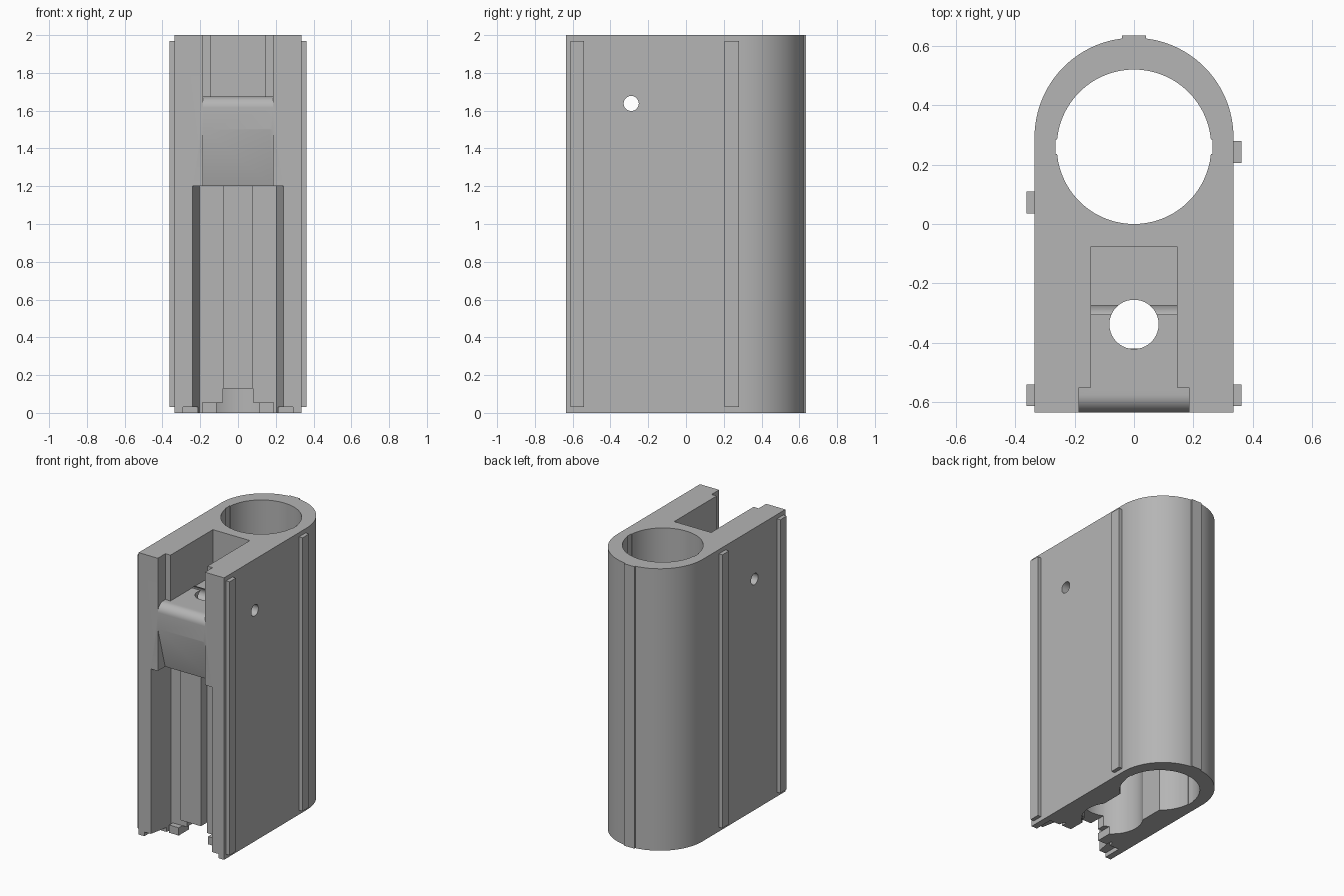
import bpy, bmesh, math

old = bpy.data.objects.get("Cube")
if old:
    bpy.data.objects.remove(old, do_unlink=True)

grey = bpy.data.materials.new("light grey")
grey.use_nodes = True
grey.diffuse_color = (0.46, 0.46, 0.46, 1)
grey.node_tree.nodes["Principled BSDF"].inputs["Base Color"].default_value = (0.46, 0.46, 0.46, 1)


def prism(name, pts, lo, hi, axis="z"):
    """Extrude a flat outline along z (points are x, y) or x (points are y, z)."""
    place = (lambda a, b, h: (a, b, h)) if axis == "z" else (lambda a, b, h: (h, a, b))
    bm = bmesh.new()
    rings = [[bm.verts.new(place(a, b, h)) for a, b in pts] for h in (lo, hi)]
    for ring in rings:
        bm.faces.new(ring)
    n = len(pts)
    for i in range(n):
        j = (i + 1) % n
        bm.faces.new((rings[0][i], rings[0][j], rings[1][j], rings[1][i]))
    bmesh.ops.recalc_face_normals(bm, faces=bm.faces)
    mesh = bpy.data.meshes.new(name)
    bm.to_mesh(mesh)
    bm.free()
    mesh.materials.append(grey)
    obj = bpy.data.objects.new(name, mesh)
    bpy.context.collection.objects.link(obj)
    return obj


def box(name, x, y, z):
    return prism(name, [(x[0], y[0]), (x[1], y[0]), (x[1], y[1]), (x[0], y[1])], *z)


def arc(cx, cy, r, start, end, steps):
    angles = [math.radians(start + (end - start) * i / steps) for i in range(steps + 1)]
    return [(cx + r * math.cos(a), cy + r * math.sin(a)) for a in angles]


def circle(cx, cy, r, steps=64):
    return arc(cx, cy, r, 0, 360, steps)[:-1]


def select(obj):
    bpy.ops.object.select_all(action="DESELECT")
    obj.select_set(True)
    bpy.context.view_layer.objects.active = obj


def cut(obj, cutter):
    select(obj)
    mod = obj.modifiers.new("cut", "BOOLEAN")
    mod.operation = "DIFFERENCE"
    mod.solver = "EXACT"
    mod.object = cutter
    bpy.ops.object.modifier_apply(modifier=mod.name)
    bpy.data.objects.remove(cutter, do_unlink=True)


FRONT = -0.635

# Body with a flat front and a half-round back
body = prism("body", [(-0.335, FRONT), (0.335, FRONT)] + arc(0, 0.292, 0.335, 0, 180, 48), 0, 2)

# Main bore with shallow side grooves, and the chamber joined to it
cut(body, prism("bore", circle(0, 0.26, 0.26, 96), -0.1, 2.1))
cut(body, box("bore_grooves", (-0.264, 0.264), (0.235, 0.285), (-0.1, 2.1)))
chamber = arc(0, -0.22, 0.2, 145, 395, 40) + [(0.165, 0.15), (-0.165, 0.15)]
cut(body, prism("chamber", chamber, -0.1, 1.2))

# Top pocket, and the front notch that leaves a rounded bridge
cut(body, box("pocket", (-0.145, 0.145), (-0.56, -0.075), (1.675, 2.1)))
bridge = [(-0.8, 2.1), (-0.55, 2.1), (-0.55, 1.675)]
bridge += arc(-0.575, 1.615, 0.06, 90, 180, 10)
bridge += [(FRONT, 1.5), (-0.55, 1.19), (-0.8, 1.19)]
cut(body, prism("notch", bridge, -0.185, 0.185, "x"))

# Tapered front recess
recess = [(-0.253, -0.7), (0.253, -0.7), (0.205, -0.46), (-0.205, -0.46)]
cut(body, prism("recess", recess, -0.1, 1.2))

# Stepped gaps at the foot
cut(body, box("foot_notch", (-0.29, 0.29), (-0.8, -0.5), (-0.1, 0.03)))
cut(body, box("foot_gap", (-0.115, 0.115), (-0.8, -0.3), (-0.1, 0.055)))
cut(body, box("column_gap", (-0.08, 0.08), (-0.8, -0.3), (-0.1, 0.13)))

# Vertical passage and cross pin hole
cut(body, prism("passage", circle(0, -0.338, 0.083, 40), 1.1, 1.9))
cut(body, prism("pin_hole", circle(-0.29, 1.638, 0.04, 32), -0.5, 0.5, "x"))
select(body)
bpy.ops.object.shade_smooth_by_angle(angle=math.radians(25))

# Column in the recess, with a small foot on each side
box("column", (-0.08, 0.08), (-0.53, -0.425), (0.13, 1.205))
for side, label in ((1, "left"), (-1, "right")):
    xs = sorted((side * 0.115, side * 0.19))
    box(label + "_foot", xs, (-0.5, -0.44), (0, 0.055))

    # Side rails, one at the front edge and one further back
    xs = sorted((side * 0.325, side * 0.362))
    box(label + "_front_rail", xs, (-0.612, -0.54), (0.03, 1.97))
    rear = (0.205, 0.28) if side > 0 else (0.035, 0.11)
    box(label + "_rear_rail", xs, rear, (0.03, 1.97))

# Back rail
box("back_rail", (-0.04, 0.04), (0.6, 0.635), (0, 2))
